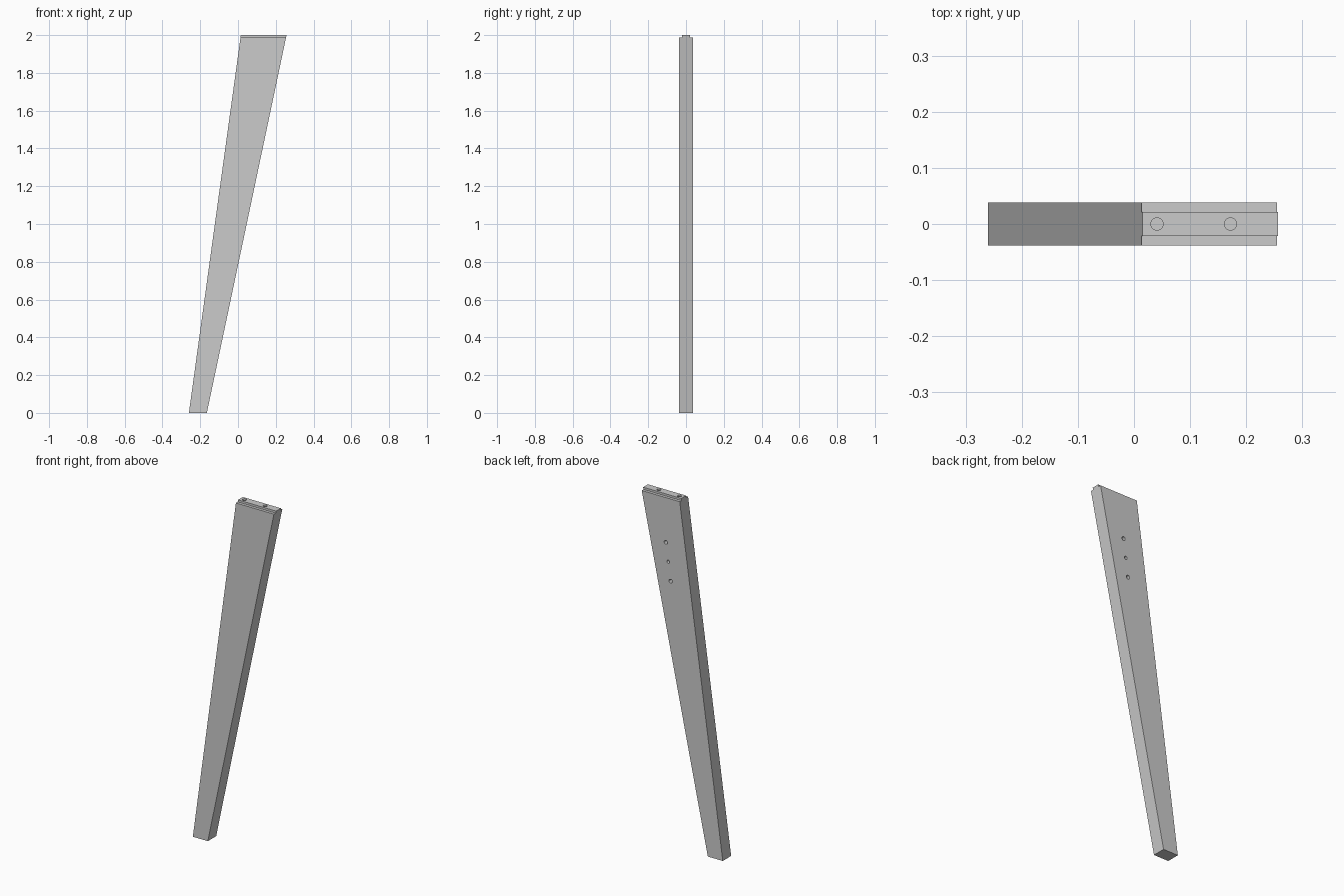
import bpy, bmesh
from math import radians

if "Cube" in bpy.data.objects:
    bpy.data.objects.remove(bpy.data.objects["Cube"])

Z_TOP, Z_SHOULDER = 2.0, 1.988


def left_x(z):
    return -0.26 + 0.275 * z / Z_TOP


def right_x(z):
    return -0.165 + 0.422 * z / Z_TOP


# Tapered leg: half outline in y/z, extruded between the two sloping edges
section = [(-0.038, 0), (0.038, 0), (0.038, Z_SHOULDER), (0.0215, Z_SHOULDER),
           (0.0215, Z_TOP), (-0.0215, Z_TOP), (-0.0215, Z_SHOULDER), (-0.038, Z_SHOULDER)]
bm = bmesh.new()
left = [bm.verts.new((left_x(z), y, z)) for y, z in section]
right = [bm.verts.new((right_x(z), y, z)) for y, z in section]
bm.faces.new(left)
bm.faces.new(right)
for i in range(len(section)):
    j = (i + 1) % len(section)
    bm.faces.new((left[i], left[j], right[j], right[i]))
bmesh.ops.recalc_face_normals(bm, faces=bm.faces)
mesh = bpy.data.meshes.new("tapered_leg")
bm.to_mesh(mesh)
bm.free()
leg = bpy.data.objects.new("tapered_leg", mesh)
bpy.context.collection.objects.link(leg)


def drill(name, location, radius, depth, rotation=(0, 0, 0)):
    """Blind hole centred on a surface point."""
    bpy.ops.mesh.primitive_cylinder_add(vertices=32, radius=radius, depth=2 * depth,
                                        location=location, rotation=rotation)
    cutter = bpy.context.object
    cutter.name = name
    cutter.hide_render = True
    mod = leg.modifiers.new(name, 'BOOLEAN')
    mod.operation = 'DIFFERENCE'
    mod.solver = 'EXACT'
    mod.object = cutter
    return cutter


# Dowel holes in the top tongue
cutters = [drill("dowel_hole_cutter", (x, 0, Z_TOP), 0.011, 0.08) for x in (0.041, 0.172)]

# Row of screw holes in the back, parallel to the left edge
for z, r in ((1.732, 0.011), (1.624, 0.009), (1.516, 0.011)):
    cutters.append(drill("screw_hole_cutter", (left_x(z) + 0.123, 0.038, z), r, 0.035,
                         (radians(90), 0, 0)))

# Bake the holes, drop the cutters, smooth the hole walls
bpy.ops.object.select_all(action='DESELECT')
leg.select_set(True)
bpy.context.view_layer.objects.active = leg
for mod in list(leg.modifiers):
    bpy.ops.object.modifier_apply(modifier=mod.name)
for cutter in cutters:
    bpy.data.objects.remove(cutter)
bpy.ops.object.shade_smooth_by_angle(angle=radians(30))
